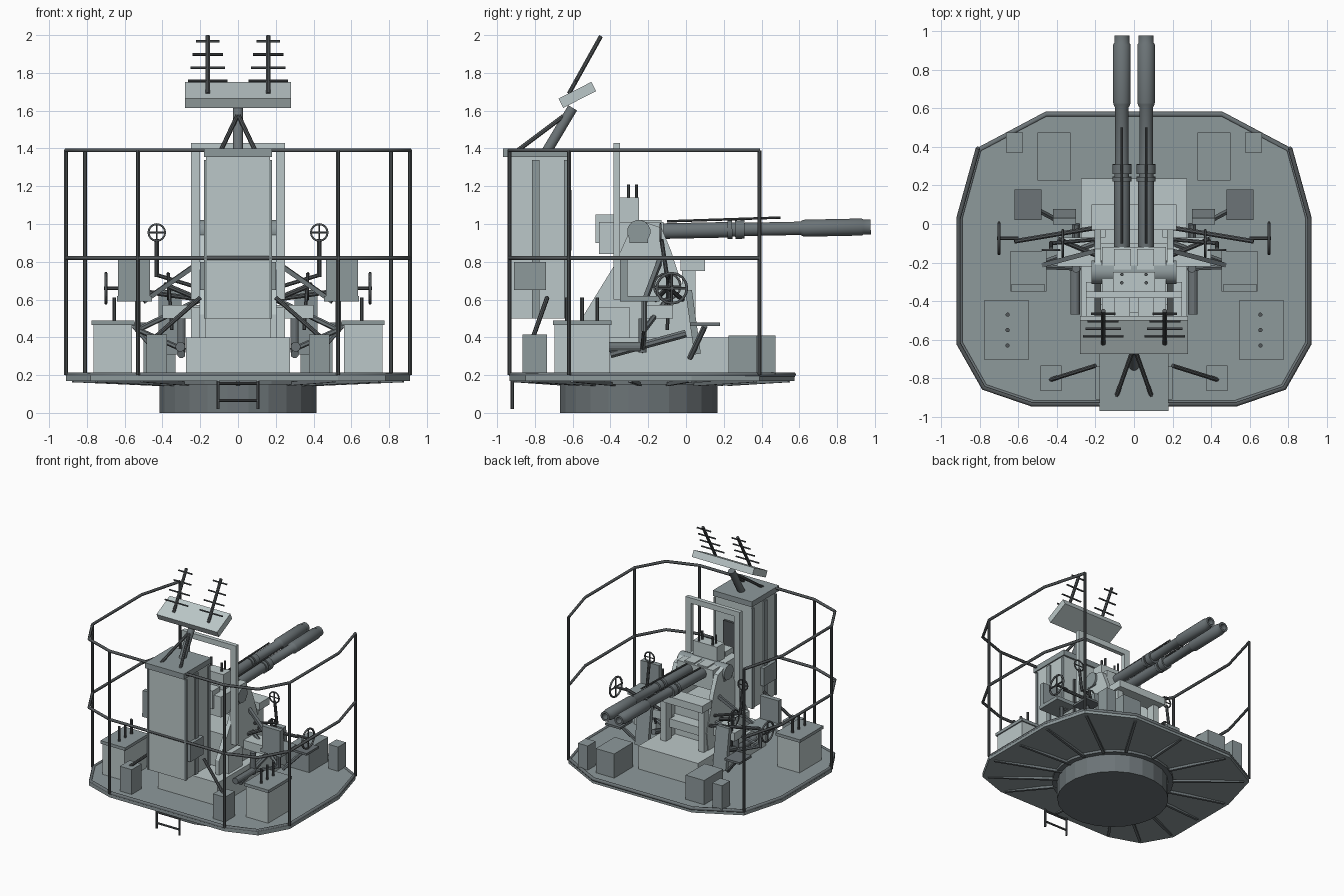
import bpy, bmesh, math
from mathutils import Vector, Matrix

if "Cube" in bpy.data.objects:
    bpy.data.objects.remove(bpy.data.objects["Cube"])


def finish(name, bm, smooth=False):
    bmesh.ops.recalc_face_normals(bm, faces=bm.faces)
    me = bpy.data.meshes.new(name)
    bm.to_mesh(me)
    bm.free()
    ob = bpy.data.objects.new(name, me)
    bpy.context.collection.objects.link(ob)
    if smooth:
        bpy.context.view_layer.objects.active = ob
        ob.select_set(True)
        bpy.ops.object.shade_smooth_by_angle(angle=math.radians(35))
        ob.select_set(False)
    return ob


def box(name, x, y, z, tilt=0):
    """Box from (min, max) ranges, optionally tilted about its x axis."""
    c = [(a + b) / 2 for a, b in (x, y, z)]
    s = [abs(b - a) for a, b in (x, y, z)]
    bm = bmesh.new()
    m = Matrix.Translation(c) @ Matrix.Rotation(tilt, 4, 'X') @ Matrix.Diagonal((*s, 1))
    bmesh.ops.create_cube(bm, size=1, matrix=m)
    return finish(name, bm)


def boxes(name, x, y, z, tilt=0):
    """Left and right pair of boxes."""
    for side, s in (("right", 1), ("left", -1)):
        box(f"{name}_{side}", tuple(sorted((s * x[0], s * x[1]))), y, z, tilt)


def lathe(name, a, b, profile, n=12, smooth=False):
    """Solid of revolution about a-b; profile is (distance from a, radius)."""
    a, b = Vector(a), Vector(b)
    q = (b - a).to_track_quat('Z', 'Y')
    bm = bmesh.new()
    rings = [[bm.verts.new(a + q @ Vector((r * math.cos(t), r * math.sin(t), d)))
              for t in (2 * math.pi * (i + .5) / n for i in range(n))] for d, r in profile]
    for r0, r1 in zip(rings, rings[1:]):
        for i in range(n):
            bm.faces.new((r0[i], r0[(i + 1) % n], r1[(i + 1) % n], r1[i]))
    bm.faces.new(rings[0])
    bm.faces.new(rings[-1])
    return finish(name, bm, smooth)


def rod(name, a, b, r=.01, n=8, smooth=False):
    return lathe(name, a, b, [(0, r), ((Vector(b) - Vector(a)).length, r)], n, smooth)


def rods(name, a, b, r=.01, n=8):
    for side, s in (("right", 1), ("left", -1)):
        rod(f"{name}_{side}", (s * a[0], *a[1:]), (s * b[0], *b[1:]), r, n)


def prism(name, pts, axis, lo, hi):
    """Extrude a polygon: axis 'Z' takes (x, y), axis 'X' takes (y, z)."""
    put = (lambda p, h: (p[0], p[1], h)) if axis == 'Z' else (lambda p, h: (h, p[0], p[1]))
    bm = bmesh.new()
    v0 = [bm.verts.new(put(p, lo)) for p in pts]
    v1 = [bm.verts.new(put(p, hi)) for p in pts]
    bm.faces.new(v0)
    bm.faces.new(v1)
    for i in range(len(pts)):
        j = (i + 1) % len(pts)
        bm.faces.new((v0[i], v0[j], v1[j], v1[i]))
    return finish(name, bm)


def pipe(name, pts, r, closed=False):
    cu = bpy.data.curves.new(name, 'CURVE')
    cu.dimensions = '3D'
    cu.bevel_depth, cu.bevel_resolution = r, 1
    cu.use_fill_caps = True
    sp = cu.splines.new('POLY')
    sp.points.add(len(pts) - 1)
    for p, co in zip(sp.points, pts):
        p.co = (*co, 1)
    sp.use_cyclic_u = closed
    ob = bpy.data.objects.new(name, cu)
    bpy.context.collection.objects.link(ob)
    bpy.context.view_layer.objects.active = ob
    ob.select_set(True)
    bpy.ops.object.convert(target='MESH')
    ob.select_set(False)


def ring(name, c, R, r, axis, n=16):
    c = Vector(c)
    pts = []
    for i in range(n):
        u, v = R * math.cos(2 * math.pi * i / n), R * math.sin(2 * math.pi * i / n)
        pts.append(c + Vector((0, u, v) if axis == 'X' else (u, 0, v)))
    pipe(name, pts, r, True)
    for k in (0, n // 4):
        rod(name + "_spoke", pts[k], pts[k + n // 2], r * .8, 6)


# Deck, rim, base ring and underside ribs
half = [(.46, .575), (.81, .39), (.91, .03), (.91, -.62), (.78, -.85), (.53, -.935)]
plan = half + [(-x, y) for x, y in reversed(half)]
prism("deck", plan, 'Z', .17, .208)
pipe("deck_rim", [(x * .99, y * .99, .203) for x, y in plan], .014, True)
lathe("base_ring", (0, -.25, 0), (0, -.25, 1), [(0, .42), (.15, .42), (.15, .46), (.18, .46)], 24)
N = Vector((0, -.2))
for x, y in plan + [(0, .58), (0, -.94), (.91, -.3), (-.91, -.3)]:
    d = (Vector((x, y)) - N)
    a, b = N + d.normalized() * .42, N + d * .96
    rod("under_rib", (a.x, a.y, .152), (b.x, b.y, .172), .014, 4)

# Guard railing
rail = half[1:] + [(-x, y) for x, y in reversed(half[1:])]
for nm, z in (("top_rail", 1.39), ("middle_rail", .82)):
    pipe(nm, [(x, y, z) for x, y in rail], .0115)
for x, y in (half[1], half[3], half[5]):
    rods("rail_post", (x, y, .2), (x, y, 1.39), .0115)

# Boarding ladder
rods("ladder_side", (.105, -.92, .02), (.105, -.92, .18), .009)
for z in (.065, .155):
    rod("ladder_rung", (-.105, -.92, z), (.105, -.92, z), .008)

# Equipment cabinet
box("cabinet", (-.17, .17), (-.94, -.625), (.5, 1.36))
box("cabinet_cap", (-.18, .18), (-.97, -.61), (1.355, 1.4))
box("cabinet_back_panel", (-.08, .08), (-.63, -.605), (.86, 1.18))
for y0, y1 in ((-.945, -.925), (-.815, -.775), (-.645, -.62)):
    boxes("cabinet_strip", (.165, .18), (y0, y1), (.5, 1.34))
boxes("cabinet_side_box", (.165, .2), (-.91, -.74), (.65, .8))

# Radar mast, panel and aerials
rod("mast", (0, -.74, 1.38), (0, -.6, 1.615), .028, 12, True)
rods("mast_brace", (.09, -.89, 1.39), (.005, -.65, 1.57), .012)
box("radar_panel", (-.28, .28), (-.673, -.478), (1.656, 1.711), math.radians(27))
for s in (-1, 1):
    p, q = Vector((s * .16, -.62, 1.69)), Vector((s * .16, -.45, 1.995))
    rod("aerial_rod", p, q, .012)
    for k, w in ((.22, .105), (.45, .092), (.68, .08), (.91, .063)):
        c = p.lerp(q, k)
        rod("aerial_bar", c - Vector((w, 0, 0)), c + Vector((w, 0, 0)), .007, 6)

# Pedestal and gun carriage
box("pedestal", (-.275, .275), (-.66, .235), (.2, .4))
box("carriage_core", (-.17, .17), (-.42, -.1), (.39, .68))
box("carriage_step", (-.15, .15), (-.4, 0), (.5, .57))
cheek = [(-.54, .4), (.0, .4), (.02, .55), (-.08, .86), (-.13, .98), (-.22, 1.01),
         (-.3, .96), (-.38, .78), (-.54, .52)]
for s in (-1, 1):
    prism("carriage_cheek", cheek, 'X', s * .17, s * .205)
boxes("front_post", (.15, .2), (-.02, .05), (.38, .76))
box("front_crossbeam", (-.22, .22), (-.03, .1), (.75, .81))
box("outrigger_beam", (-.4, .4), (-.22, -.07), (.5, .57))
boxes("carriage_side_box", (.2, .25), (-.48, -.3), (.4, .56))

# Sight frame behind the guns
boxes("sight_frame_post", (.2, .25), (-.385, -.35), (.6, 1.43))
box("sight_frame_top", (-.25, .25), (-.385, -.35), (1.385, 1.43))

# Cradle, trunnion and breeches
box("cradle", (-.165, .165), (-.46, -.12), (.84, 1.01))
rod("trunnion", (-.22, -.25, .96), (.22, -.25, .96), .062, 16, True)
box("feed_guide", (-.11, .11), (-.35, -.25), (.98, 1.14))
boxes("loading_tray", (.02, .1), (-.48, -.38), (.9, 1.05))
boxes("breech", (.015, .105), (-.3, -.13), (.91, 1.02))
boxes("side_lug", (.155, .215), (-.3, -.2), (.9, .99))
for y in (-.305, -.262):
    rods("cartridge", (.063, y, 1.13), (.063, y, 1.21), .009)

# Twin barrels: slim tubes with collars and long flash hiders
barrel = [(0, .038), (.02, .042), (.36, .042), (.36, .05), (.385, .05), (.385, .038), (.4, .038),
          (.4, .05), (.45, .05), (.45, .036), (.745, .036), (.76, .044), (.77, .046), (1.07, .046),
          (1.08, .04), (1.118, .04), (1.118, .025), (1.05, .022)]
for s in (-1, 1):
    lathe("barrel", (s * .063, -.14, .962), (s * .063, .98, .985), barrel, 16, True)
    rod("recoil_rod", (s * .063, -.1, 1.014), (s * .063, .5, 1.034), .007)

# Crew seats, arms and foot rests
boxes("seat_pad", (.455, .64), (-.35, -.14), (.59, .62))
boxes("seat_back", (.465, .635), (-.35, -.31), (.6, .81))
rods("seat_upper_arm", (.2, -.14, .8), (.5, -.22, .59), .017, 4)
rods("seat_lower_arm", (.2, -.1, .6), (.53, -.22, .44), .015, 6)
rods("seat_link", (.53, -.22, .44), (.28, -.23, .33), .014, 6)
rods("seat_stem", (.53, -.22, .43), (.53, -.22, .6), .016)
rods("foot_beam", (.3, -.4, .31), (.3, .0, .42), .022)
rods("leveling_cylinder", (.305, -.47, .35), (.305, -.24, .35), .026, 12)
rods("vertical_piston", (.3, -.23, .32), (.3, -.23, .5), .022, 12)
boxes("foot_plate", (.48, .62), (.02, .18), (.46, .478))
rods("foot_plate_strut", (.55, .1, .46), (.4, .02, .29), .015, 6)
boxes("pedal_board", (.3, .42), (.02, .055), (.31, .65), math.radians(8))

# Hand wheels with shafts, and ring sights
rods("wheel_shaft", (.71, -.075, .66), (.6, -.075, .66), .01)
rods("drive_shaft", (.62, -.09, .66), (.2, -.02, .6), .013)
rods("drive_link", (.37, -.08, .74), (.35, -.1, .44), .01)
rods("gear_bracket", (.2, -.16, .6), (.39, -.08, .68), .014)
rods("ring_sight_stem", (.43, -.1, .72), (.43, -.13, .92), .012)
rods("ring_sight_arm", (.2, -.08, .66), (.43, -.1, .73), .011)
for s in (-1, 1):
    ring("hand_wheel", (s * .7, -.075, .66), .08, .008, 'X')
    ring("small_gear_wheel", (s * .37, -.1, .67), .07, .006, 'X')
    ring("ring_sight", (s * .43, -.135, .955), .044, .006, 'Y')

# Deck lockers and stowage
boxes("locker", (.56, .765), (-.695, -.405), (.2, .47))
boxes("locker_lid", (.548, .775), (-.705, -.395), (.465, .49))
for y in (-.47, -.55, -.63):
    rods("stowed_round", (.655, y, .48), (.655, y, .61), .011)
boxes("stowage_front", (.375, .485), (-.865, -.735), (.2, .415))
rods("front_brace", (.44, -.81, .4), (.2, -.735, .61), .012)
boxes("stowage_rear", (.33, .5), (.225, .475), (.2, .41))
boxes("stowage_small", (.575, .665), (.37, .475), (.2, .41))

# Paint: pale grey structure, mid grey deck and stowage, dark gunmetal, near-black rods
paint = {"pale": (.50, .575, .58), "mid": (.27, .32, .33), "gunmetal": (.15, .175, .185),
         "dark": (.085, .095, .1)}
for k, c in paint.items():
    bpy.data.materials.new(k).diffuse_color = (*c, 1)
groups = {"mid": ("deck", "cabinet_cap", "cabinet_strip", "cabinet_side", "stowage", "seat_back",
                  "seat_pad", "locker_lid", "trunnion", "pedal", "side_lug"),
          "gunmetal": ("base_ring", "barrel", "deck_rim", "under_rib", "leveling", "vertical",
                       "foot", "mast", "seat_upper", "seat_lower", "seat_link", "seat_stem"),
          "dark": ("top_rail", "middle_rail", "rail_post", "ladder", "aerial", "mast_brace",
                   "cabinet_back", "recoil", "cartridge", "stowed", "front_brace", "hand_wheel",
                   "small_gear", "ring_sight", "wheel_shaft", "drive", "gear_bracket")}
for ob in bpy.data.objects:
    key = "pale"
    for k, names in groups.items():
        if ob.name.startswith(names):
            key = k
    ob.data.materials.append(bpy.data.materials[key])

for m in bpy.data.materials:
    if m.users and not m.is_grease_pencil:
        m.use_nodes = True
        m.node_tree.nodes["Principled BSDF"].inputs["Base Color"].default_value = m.diffuse_color
